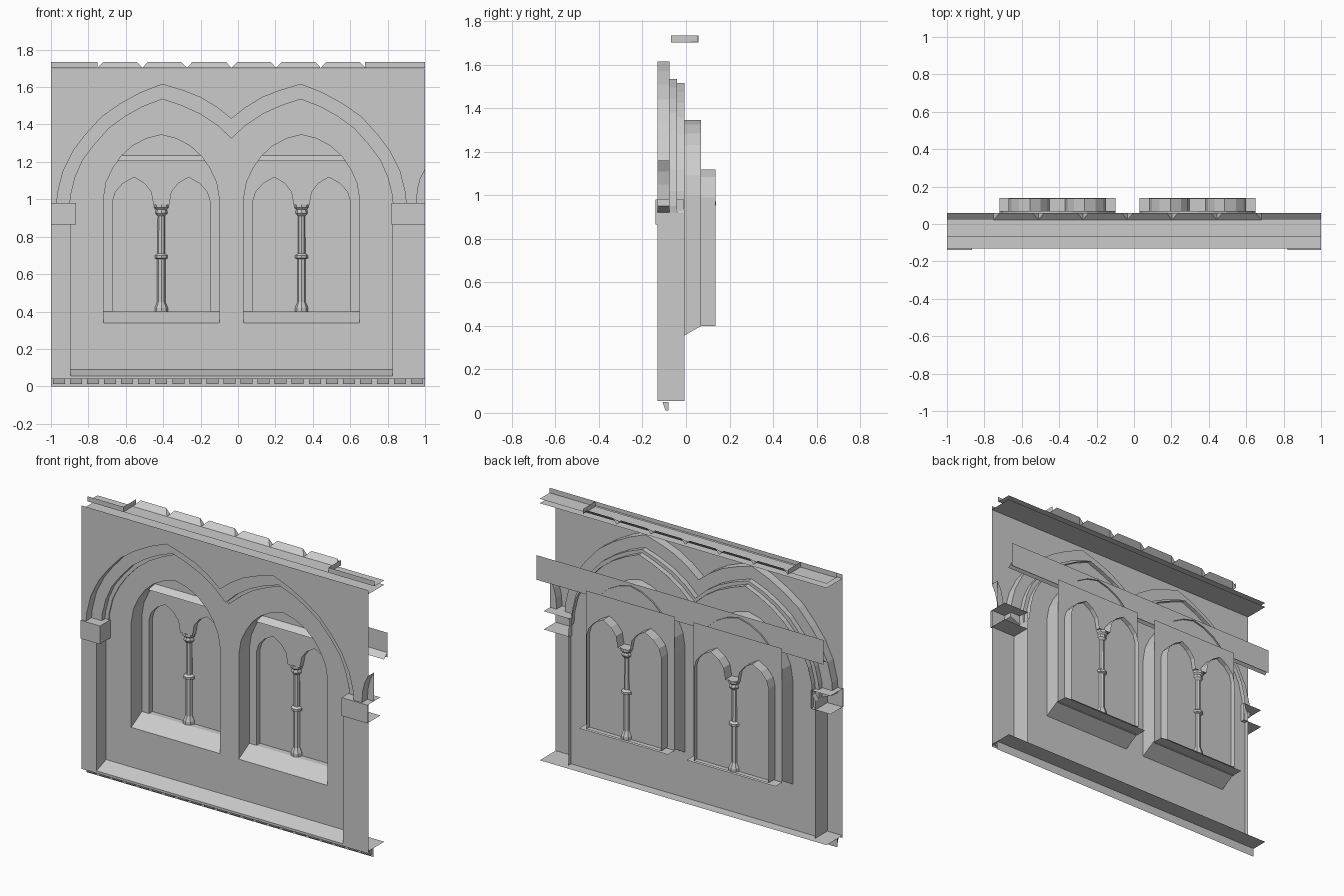
import bpy, bmesh, math
from mathutils import Vector

if "Cube" in bpy.data.objects:
    bpy.data.objects.remove(bpy.data.objects["Cube"])

AX = -0.035            # symmetry axis of the arcade
WALL_Y = -0.035        # recessed wall plane


def finish(name, bm):
    me = bpy.data.meshes.new(name)
    bm.to_mesh(me)
    bm.free()
    ob = bpy.data.objects.new(name, me)
    bpy.context.collection.objects.link(ob)
    return ob


def mirror(pts, ax):
    """Open half profile -> full loop mirrored about x = ax."""
    other = [(2 * ax - x, z) for x, z in reversed(pts)]
    if abs(pts[-1][0] - ax) < 1e-4:
        other = other[1:]
    return pts + other


def plate(name, y, outer, holes=()):
    """Flat sheet facing the front, with holes."""
    bm = bmesh.new()
    for loop in [outer, *holes]:
        vs = [bm.verts.new((x, y, z)) for x, z in loop]
        for i, v in enumerate(vs):
            bm.edges.new((vs[i - 1], v))
    bmesh.ops.triangle_fill(bm, use_beauty=True, use_dissolve=False,
                            edges=bm.edges[:], normal=(0, -1, 0))
    for f in bm.faces:
        f.normal_update()
        if f.normal.y > 0:
            f.normal_flip()
    return finish(name, bm)


def reveal(name, a, b, y0, y1, closed=True):
    """Strip joining profile a at y0 to profile b at y1."""
    bm = bmesh.new()
    va = [bm.verts.new((x, y0, z)) for x, z in a]
    vb = [bm.verts.new((x, y1, z)) for x, z in b]
    for i in range(0 if closed else 1, len(a)):
        bm.faces.new((va[i - 1], va[i], vb[i], vb[i - 1]))
    return finish(name, bm)


def quad(name, *pts):
    bm = bmesh.new()
    bm.faces.new([bm.verts.new(p) for p in pts])
    return finish(name, bm)


def strip(name, y0, z0, y1, z1):
    """Full-width quad between two horizontal lines."""
    return quad(name, (-1, y0, z0), (1, y0, z0), (1, y1, z1), (-1, y1, z1))


def rect(x0, x1, z0, z1):
    return [(x0, z0), (x0, z1), (x1, z1), (x1, z0)]


def lathe(name, cx, cy, profile, n=8):
    bm = bmesh.new()
    rings = [[bm.verts.new((cx + r * math.cos(2 * math.pi * i / n),
                            cy + r * math.sin(2 * math.pi * i / n), z)) for i in range(n)]
             for r, z in profile]
    for a, b in zip(rings, rings[1:]):
        for i in range(n):
            bm.faces.new((a[i - 1], a[i], b[i], b[i - 1]))
    bm.faces.new(rings[-1])
    return finish(name, bm)


# Nested double-arch openings, half profile each
FOOT = [(-0.895, 0.055), (-0.895, 0.92)]
arch1 = mirror(FOOT + [(-0.97, 0.95), (-0.965, 1.03), (-0.935, 1.15), (-0.88, 1.26), (-0.82, 1.34),
                       (-0.73, 1.44), (-0.63, 1.51), (-0.52, 1.57), (-0.405, 1.615), (-0.29, 1.58),
                       (-0.2, 1.545), (-0.11, 1.49), (AX, 1.43)], AX)
arch2 = mirror(FOOT + [(-0.9, 0.95), (-0.895, 1.02), (-0.87, 1.12), (-0.83, 1.21), (-0.77, 1.29),
                       (-0.69, 1.38), (-0.6, 1.445), (-0.51, 1.495), (-0.405, 1.535), (-0.3, 1.5),
                       (-0.2, 1.455), (-0.11, 1.395), (AX, 1.325)], AX)
arch3 = mirror(FOOT + [(-0.875, 0.95), (-0.87, 1.02), (-0.845, 1.12), (-0.805, 1.2), (-0.75, 1.28),
                       (-0.675, 1.36), (-0.59, 1.425), (-0.5, 1.475), (-0.405, 1.515), (-0.31, 1.48),
                       (-0.21, 1.435), (-0.12, 1.375), (AX, 1.3)], AX)

# Front wall, with the start of the next bay's arch on its right edge
stub = [(0.955, 0.98), (0.96, 1.05), (0.975, 1.11), (1.0, 1.16)]
wall = [(-1, 0.055), (-1, 1.7), (1, 1.7)] + stub[::-1] + [(1, 0.98), (1, 0.04), (-1, 0.04)]
plate("front_wall", -0.13, wall, [arch1])
reveal("outer_arch_reveal", arch1, arch1, -0.13, -0.075)
reveal("outer_arch_step", arch1, arch2, -0.075, -0.075)
reveal("middle_arch_reveal", arch2, arch2, -0.075, -0.042)
reveal("inner_arch_step", arch2, arch3, -0.042, -0.042)
reveal("inner_arch_reveal", arch3, arch3, -0.042, -0.008)
reveal("next_bay_reveal", stub, stub, -0.13, -0.075, closed=False)
plate("next_bay_step", -0.075, stub + [(1, 0.98)])

# Imposts on the piers: open at the outer ends and back
for side, xo, xi in (("left", -1, -0.865), ("right", 1, 0.82)):
    bm = bmesh.new()
    f = [bm.verts.new((x, -0.14, z)) for x, z in rect(xo, xi, 0.865, 0.98)]
    b = [bm.verts.new((x, -0.01, z)) for x, z in rect(xo, xi, 0.865, 0.98)]
    bm.faces.new(f)
    for i in (0, 2, 3):
        bm.faces.new((f[i - 1], f[i], b[i], b[i - 1]))
    finish("impost_" + side, bm)

# Windows
windows = []
for side, c in (("left", -0.41), ("right", 0.34)):
    top = [(c - 0.31, 1.0), (c - 0.295, 1.09), (c - 0.26, 1.165), (c - 0.215, 1.23),
           (c - 0.155, 1.285), (c - 0.08, 1.325), (c, 1.345)]
    front = mirror([(c - 0.31, 0.34)] + top, c)
    back = mirror([(c - 0.31, 0.40)] + top, c)
    windows.append(front)
    reveal("window_reveal_" + side, front, back, WALL_Y, 0.07)
    # Twin lancet opening with tracery panel, deep frame and pane
    lancets = mirror([(c - 0.26, 0.40), (c - 0.26, 0.99), (c - 0.245, 1.04), (c - 0.205, 1.085),
                      (c - 0.145, 1.118), (c - 0.09, 1.085), (c - 0.055, 1.04),
                      (c - 0.042, 0.97)], c)
    plate("tracery_" + side, 0.07, rect(c - 0.31, c + 0.31, 0.385, 1.235), [lancets])
    reveal("lancet_frame_" + side, lancets, lancets, 0.07, 0.135)
    plate("pane_" + side, 0.105, lancets)
    quad("sill_plate_" + side, (c - 0.31, 0.07, 0.392), (c + 0.31, 0.07, 0.392),
         (c + 0.31, 0.138, 0.392), (c - 0.31, 0.138, 0.392))
    lathe("column_" + side, c, 0.1,
          [(0.035, 0.4), (0.035, 0.42), (0.022, 0.45), (0.022, 0.68), (0.034, 0.685), (0.034, 0.7),
           (0.02, 0.71), (0.019, 0.91), (0.032, 0.925), (0.032, 0.935), (0.028, 0.945),
           (0.038, 0.955), (0.038, 0.972)])

plate("recessed_wall", WALL_Y, arch3, windows)
plate("tympanum_backing", 0.06, rect(-1, 1, 1.205, 1.36))
strip("tympanum_ledge", 0.025, 1.205, 0.06, 1.235)

# Base ledge, hanging face and dentils
strip("base_ledge", -0.13, 0.055, 0.028, 0.055)
quad("base_slope", (-0.895, -0.13, 0.056), (0.825, -0.13, 0.056),
     (0.825, WALL_Y, 0.09), (-0.895, WALL_Y, 0.09))
plate("base_face", -0.08, rect(-1, 1, 0, 0.055))
bm = bmesh.new()
for i in range(22):
    x = -0.9575 + i * 0.0912
    lo, hi = [[bm.verts.new((x + s * 0.032, y, z)) for s, y in
               ((-1, yf), (1, yf), (1, -0.08), (-1, -0.08))]
              for yf, z in ((-0.095, 0.012), (-0.108, 0.05))]
    bm.faces.new(lo[::-1])
    bm.faces.new(hi)
    for k in range(4):
        bm.faces.new((lo[k - 1], lo[k], hi[k], hi[k - 1]))
finish("dentils", bm)

# Cornice: lower plate, raised plate, end upstands and sloping tiles
strip("cornice_plate", -0.13, 1.675, 0.028, 1.675)
strip("cornice_band", -0.07, 1.703, 0.028, 1.703)
for side, x0, x1, xe in (("left", -1, -0.75, -0.75), ("right", 0.68, 1, 0.68)):
    plate("cornice_upstand_" + side, -0.07, rect(x0, x1, 1.703, 1.735))
    quad("cornice_step_" + side, (xe, -0.07, 1.703), (xe, 0.055, 1.703),
         (xe, 0.055, 1.735), (xe, -0.07, 1.735))
bm = bmesh.new()
for i in range(6):
    x0 = -0.75 + i * 0.2385
    x1 = x0 + 0.2385
    # tapered slope leaning back, with triangular cheeks
    a, b, c, d = [bm.verts.new(p) for p in
                  ((x0, 0.022, 1.703), (x1, 0.022, 1.703),
                   (x1 - 0.03, 0.058, 1.735), (x0 + 0.03, 0.058, 1.735))]
    e, f = [bm.verts.new((x, 0.058, 1.703)) for x in (x0, x1)]
    bm.faces.new((a, b, c, d))
    bm.faces.new((a, d, e))
    bm.faces.new((b, f, c))
finish("cornice_tiles", bm)
